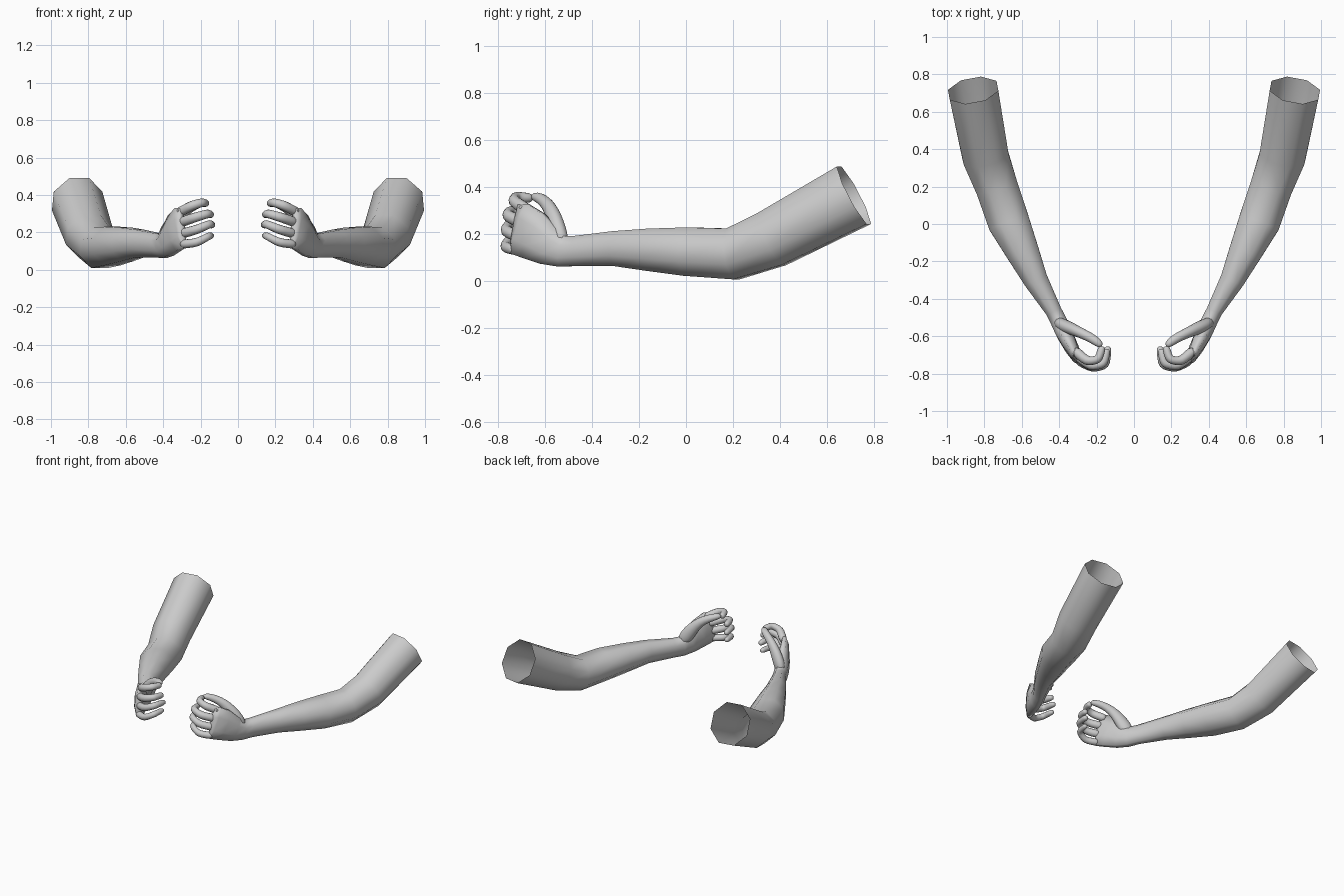
import bpy, bmesh, math
from mathutils import Vector

if "Cube" in bpy.data.objects:
    bpy.data.objects.remove(bpy.data.objects["Cube"])


def loft(name, rings, sides=8, cap_start=False, cap_end=True, smooth_level=0):
    """Skin elliptical rings (x, y, z, half width, half height), mirrored in x."""
    pts = [Vector(r[:3]) for r in rings]
    bm = bmesh.new()
    loops = []
    for i, r in enumerate(rings):
        t = (pts[min(i + 1, len(pts) - 1)] - pts[max(i - 1, 0)]).normalized()
        u = t.cross(Vector((0, 0, 1))).normalized()
        v = u.cross(t)
        k = 1 / math.cos(math.pi / sides)
        loop = []
        for j in range(sides):
            a = 2 * math.pi * (j + 0.5) / sides
            loop.append(bm.verts.new(pts[i] + u * r[3] * k * math.cos(a)
                                     + v * r[4] * k * math.sin(a)))
        loops.append(loop)
    for A, B in zip(loops, loops[1:]):
        for j in range(sides):
            n = (j + 1) % sides
            bm.faces.new((A[j], A[n], B[n], B[j]))
    if cap_start:
        bm.faces.new(loops[0][::-1])
    if cap_end:
        bm.faces.new(loops[-1])
    bmesh.ops.recalc_face_normals(bm, faces=bm.faces)
    me = bpy.data.meshes.new(name)
    bm.to_mesh(me)
    bm.free()
    ob = bpy.data.objects.new(name, me)
    bpy.context.collection.objects.link(ob)
    for p in me.polygons:
        p.use_smooth = True
    ob.modifiers.new("mirror", 'MIRROR').use_mirror_merge = False
    if smooth_level:
        ob.modifiers.new("round", 'SUBSURF').levels = smooth_level
        ob.modifiers["round"].render_levels = smooth_level
    return ob


# Arm and palm: open at the upper end, running through elbow and wrist
loft("arm_and_palm", [
    (0.86, 0.715, 0.367, 0.132, 0.138),
    (0.795, 0.365, 0.18, 0.123, 0.122),
    (0.735, 0.20, 0.117, 0.113, 0.109),
    (0.67, 0.01, 0.127, 0.111, 0.103),
    (0.595, -0.15, 0.135, 0.088, 0.09),
    (0.525, -0.30, 0.14, 0.065, 0.074),
    (0.43, -0.465, 0.13, 0.043, 0.064),
    (0.40, -0.525, 0.128, 0.044, 0.066),
    (0.375, -0.58, 0.15, 0.044, 0.083),
    (0.34, -0.65, 0.195, 0.038, 0.105),
    (0.308, -0.71, 0.225, 0.027, 0.113),
    (0.295, -0.73, 0.23, 0.014, 0.10),
])

# Fingers: knuckle, two bends and tip, curled inward
fingers = {
    "index_finger": (0.027, [(.325, -.67, .30), (.25, -.735, .342), (.19, -.725, .36), (.172, -.665, .355)]),
    "middle_finger": (0.027, [(.315, -.695, .25), (.23, -.762, .28), (.16, -.748, .30), (.147, -.68, .295)]),
    "ring_finger": (0.026, [(.31, -.71, .19), (.22, -.77, .215), (.15, -.755, .245), (.14, -.67, .24)]),
    "little_finger": (0.024, [(.31, -.725, .135), (.22, -.772, .145), (.155, -.755, .18), (.145, -.68, .182)]),
}
for name, (r, pts) in fingers.items():
    rings = []
    for i, p in enumerate(pts):
        s = r * (1.1 - 0.1 * i)
        rings.append((*p, s, s))
        if i < 3:
            m = (Vector(p) + Vector(pts[i + 1])) / 2
            rings.append((*m, s * 0.92, s * 0.92))
    tip = Vector(pts[3]) + (Vector(pts[3]) - Vector(pts[2])) * 0.2
    rings.append((*tip, r * 0.5, r * 0.5))
    loft(name, rings, 6, True, True, 1)

# Thumb with its fleshy base, reaching up to meet the index finger
loft("thumb", [
    (.405, -.525, .145, .03, .04),
    (.375, -.545, .205, .038, .05),
    (.335, -.56, .265, .034, .042),
    (.29, -.58, .315, .028, .032),
    (.235, -.605, .345, .026, .026),
    (.19, -.635, .36, .024, .022),
    (.172, -.655, .362, .013, .012),
], 8, True, True, 1)
